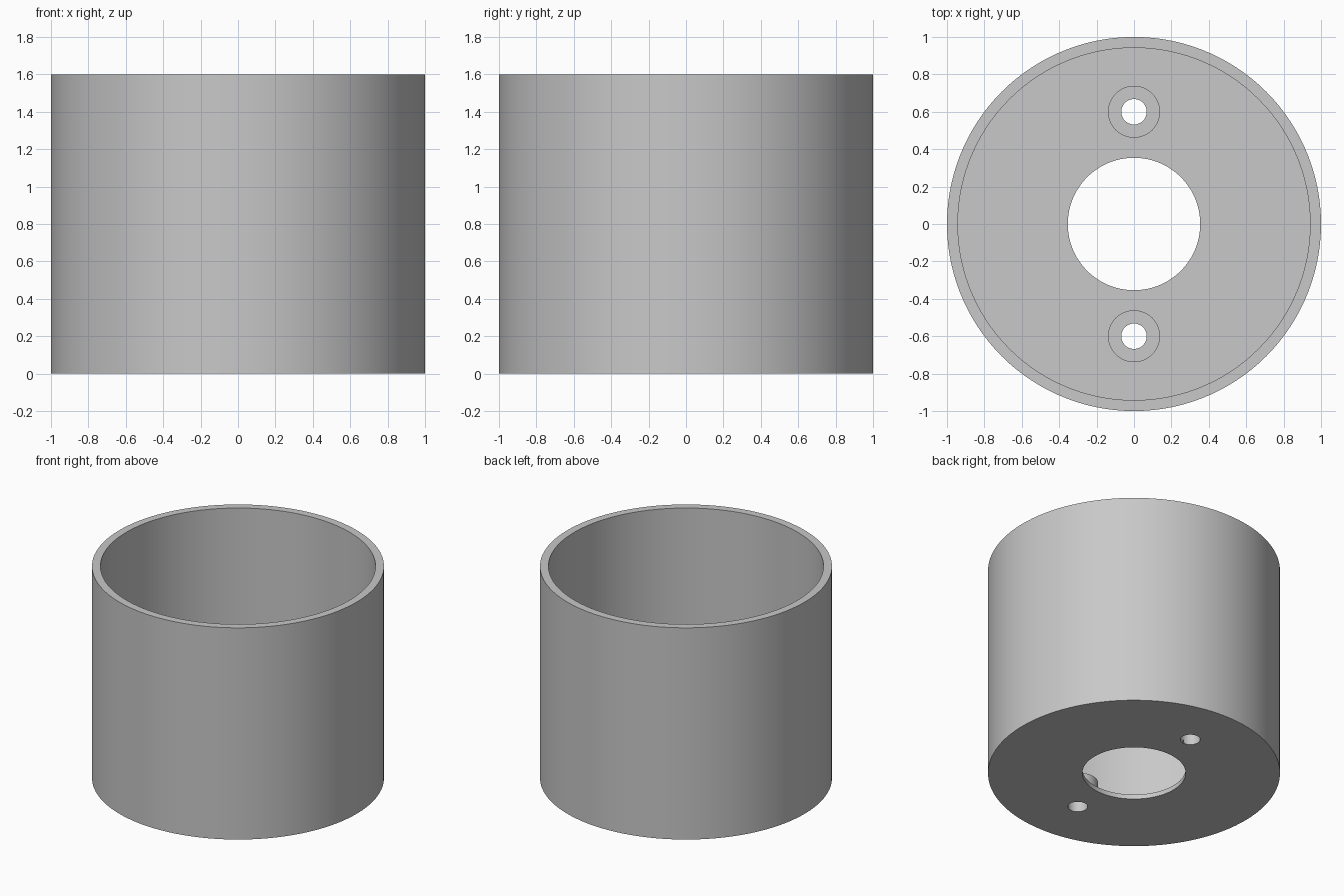
import bpy, bmesh, math

if "Cube" in bpy.data.objects:
    bpy.data.objects.remove(bpy.data.objects["Cube"])

RADIUS, INNER, HEIGHT = 1.0, 0.942, 1.6
FLOOR, CENTRE_HOLE = 0.035, 0.354
BOSS_R, SCREW_R, BOSS_TOP, BOSS_Y = 0.139, 0.068, 0.19, 0.6

grey = bpy.data.materials.new("light grey")
grey.diffuse_color = (0.58, 0.58, 0.58, 1)
grey.use_nodes = True
grey.node_tree.nodes["Principled BSDF"].inputs["Base Color"].default_value = grey.diffuse_color


def lathe(name, profile, segments, y=0.0):
    """Revolve a closed (radius, z) profile around a vertical axis."""
    bm = bmesh.new()
    rings = []
    for i in range(segments):
        a = 2 * math.pi * i / segments
        rings.append([bm.verts.new((r * math.cos(a), y + r * math.sin(a), z))
                      for r, z in profile])
    n = len(profile)
    for i in range(segments):
        a, b = rings[i], rings[(i + 1) % segments]
        for j in range(n):
            k = (j + 1) % n
            bm.faces.new((a[j], b[j], b[k], a[k]))
    bmesh.ops.recalc_face_normals(bm, faces=bm.faces)
    mesh = bpy.data.meshes.new(name)
    bm.to_mesh(mesh)
    bm.free()
    mesh.materials.append(grey)
    obj = bpy.data.objects.new(name, mesh)
    bpy.context.collection.objects.link(obj)
    return obj


def select(obj):
    bpy.ops.object.select_all(action='DESELECT')
    obj.select_set(True)
    bpy.context.view_layer.objects.active = obj


# Cup: outer wall, rim, inner wall and floor with a central opening
cup = lathe("cup", [(CENTRE_HOLE, 0), (RADIUS, 0), (RADIUS, HEIGHT),
                    (INNER, HEIGHT), (INNER, FLOOR), (CENTRE_HOLE, FLOOR)], 120)
parts = [cup]

for side, label in ((1, "back"), (-1, "front")):
    y = side * BOSS_Y
    # Screw hole through the floor
    bpy.ops.mesh.primitive_cylinder_add(vertices=48, radius=SCREW_R, depth=0.3,
                                        location=(0, y, 0))
    cutter = bpy.context.object
    cutter.hide_render = True
    select(cup)
    mod = cup.modifiers.new("screw_hole", 'BOOLEAN')
    mod.operation, mod.solver, mod.object = 'DIFFERENCE', 'EXACT', cutter
    bpy.ops.object.modifier_apply(modifier=mod.name)
    bpy.data.objects.remove(cutter)
    # Tubular screw boss standing on the floor
    parts.append(lathe(label + "_screw_boss",
                       [(SCREW_R, FLOOR), (BOSS_R, FLOOR),
                        (BOSS_R, BOSS_TOP), (SCREW_R, BOSS_TOP)], 48, y))

# Smooth curved walls, crisp rims
for obj in parts:
    select(obj)
    bpy.ops.object.shade_smooth_by_angle(angle=math.radians(30))
